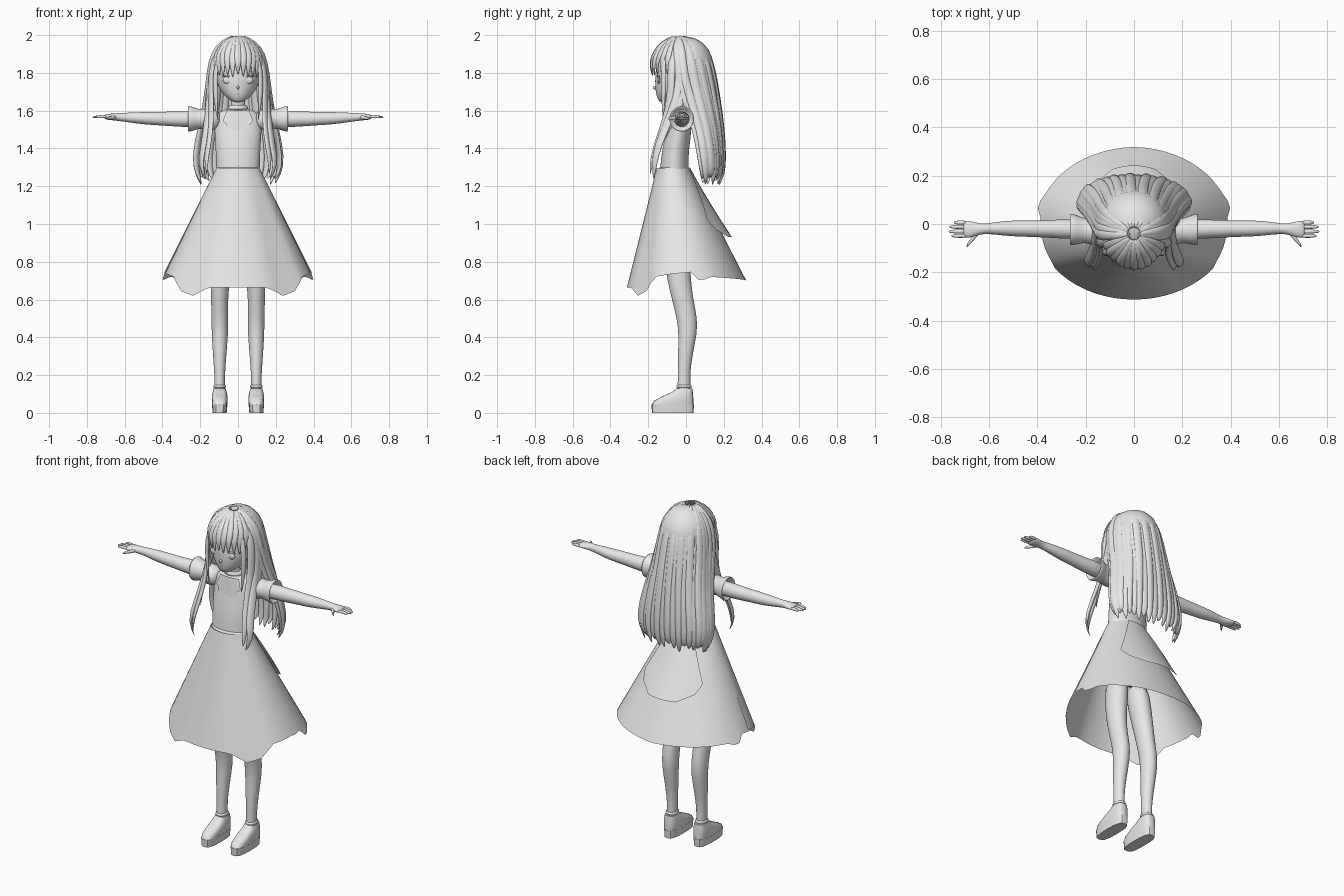
import bpy, bmesh, math, random
from mathutils import Vector

random.seed(4)
if "Cube" in bpy.data.objects:
    bpy.data.objects.remove(bpy.data.objects["Cube"])

GREY = (0.8, 0.8, 0.8, 1)
mat = bpy.data.materials.new("light grey")
mat.use_nodes = True
mat.diffuse_color = GREY
mat.node_tree.nodes["Principled BSDF"].inputs["Base Color"].default_value = GREY


def finish(name, bm, mirror=False, subsurf=1):
    bmesh.ops.recalc_face_normals(bm, faces=bm.faces)
    mesh = bpy.data.meshes.new(name)
    bm.to_mesh(mesh)
    bm.free()
    mesh.materials.append(mat)
    for p in mesh.polygons:
        p.use_smooth = True
    ob = bpy.data.objects.new(name, mesh)
    bpy.context.collection.objects.link(ob)
    if mirror:
        ob.modifiers.new("Mirror", 'MIRROR').use_mirror_merge = False
    if subsurf:
        ob.modifiers.new("Smooth", 'SUBSURF').levels = subsurf
    return ob


def skin(bm, rows, caps=True, closed=True):
    """Join rows of points with quads."""
    vs = [[bm.verts.new(p) for p in row] for row in rows]
    n = len(vs[0])
    for a, b in zip(vs, vs[1:]):
        for i in range(n if closed else n - 1):
            j = (i + 1) % n
            bm.faces.new((a[i], a[j], b[j], b[i]))
    if caps:
        bm.faces.new(vs[0])
        bm.faces.new(vs[-1])


def loft(name, rings, axis='Z', mirror=False, sides=14, subsurf=1):
    """Rings: position along axis, two centre coordinates, two radii."""
    bm = bmesh.new()
    rows = []
    for t, a, b, ra, rb in rings:
        row = []
        for i in range(sides):
            w = math.tau * i / sides
            u, v = a + ra * math.cos(w), b + rb * math.sin(w)
            row.append((u, v, t) if axis == 'Z' else (t, u, v))
        rows.append(row)
    skin(bm, rows)
    return finish(name, bm, mirror, subsurf)


def lock(bm, pts, width, thick=0.012):
    """Flat tapered hair lock following a path around the head."""
    pts = [Vector(p) for p in pts]
    rows, n = [], len(pts)
    for k, p in enumerate(pts):
        tan = (pts[min(k + 1, n - 1)] - pts[max(k - 1, 0)]).normalized()
        out = p - Vector((0, 0, min(p.z, 1.8)))
        side = tan.cross(out).normalized()
        out = side.cross(tan)
        s = 0.4 if k == 0 else 0.1 if k == n - 1 else 0.75 if k in (1, n - 2) else 1
        rows.append([p + side * width * s * math.cos(w) + out * thick * s * math.sin(w)
                     for w in (math.tau * i / 8 for i in range(8))])
    skin(bm, rows)


def around(levels, deg, drop=0):
    """Path down a set of ellipse levels at an angle measured from the front."""
    a = math.radians(deg)
    return [(rx * math.sin(a), cy - ry * math.cos(a), z - drop * (k == len(levels) - 1))
            for k, (z, rx, ry, cy) in enumerate(levels)]


# Head and face
loft("head", [(1.642, 0, -.115, .018, .02), (1.66, 0, -.095, .05, .055),
              (1.69, 0, -.07, .083, .09), (1.73, 0, -.05, .108, .115),
              (1.78, 0, -.045, .118, .12), (1.84, 0, -.03, .12, .13),
              (1.91, 0, -.02, .1, .11), (1.96, 0, -.02, .05, .06)], sides=20)
loft("neck", [(1.57, 0, -.035, .05, .042), (1.62, 0, -.04, .038, .036),
              (1.69, 0, -.05, .038, .036)])


def blob(name, loc, scale, mirror=False):
    bm = bmesh.new()
    bmesh.ops.create_uvsphere(bm, u_segments=16, v_segments=10, radius=1)
    for v in bm.verts:
        v.co = Vector(c * s + l for c, s, l in zip(v.co, scale, loc))
    return finish(name, bm, mirror, 0)


blob("eye", (.055, -.144, 1.762), (.026, .009, .02), True)
blob("eyelid", (.057, -.147, 1.782), (.031, .009, .004), True)
blob("nose", (0, -.164, 1.722), (.007, .012, .01))
blob("mouth", (0, -.152, 1.688), (.016, .006, .003))

# Hair
blob("hair_cap", (0, 0, 1.835), (.143, .145, .157))
CAP = [(1.995, .02, .02, -.04), (1.965, .085, .09, -.035), (1.9, .132, .145, -.025)]
back_levels = CAP + [(1.8, .152, .165, -.02), (1.65, .168, .145, .025), (1.5, .2, .115, .075),
                     (1.35, .232, .1, .098), (1.26, .215, .09, .105), (1.22, .195, .08, .1)]
bm = bmesh.new()
for i in range(22):
    deg = 82 + i * 196 / 21
    lock(bm, around(back_levels, deg, random.uniform(-.03, .02)), .027,
         random.choice((.011, .018, .014)))
finish("back_hair", bm)

bm = bmesh.new()
fringe_levels = CAP + [(1.85, .135, .162, -.026), (1.79, .128, .155, -.025)]
for i in range(11):
    lock(bm, around(fringe_levels, -62 + i * 12.4, random.uniform(0, .02)), .024,
         random.choice((.009, .014)))
finish("fringe", bm)

bm = bmesh.new()
for path, w in (
    ([(.01, -.05, 1.99), (.085, -.07, 1.95), (.135, -.075, 1.86), (.147, -.08, 1.75),
      (.14, -.085, 1.62), (.148, -.135, 1.47), (.17, -.18, 1.35), (.165, -.19, 1.26)], .024),
    ([(.01, -.04, 1.99), (.09, -.04, 1.95), (.14, -.03, 1.86), (.155, -.035, 1.72),
      (.162, -.075, 1.58), (.18, -.15, 1.42), (.205, -.17, 1.31), (.165, -.17, 1.23)], .026),
    ([(.01, -.05, 1.98), (.085, -.03, 1.955), (.14, .0, 1.87), (.155, .01, 1.74),
      (.165, -.04, 1.63), (.165, -.1, 1.5), (.15, -.14, 1.4)], .028),
    ([(.08, -.1, 1.93), (.115, -.12, 1.86), (.123, -.12, 1.75), (.118, -.12, 1.65),
      (.105, -.12, 1.54)], .018)):
    lock(bm, path, w)
finish("side_locks", bm, True)

# Bodice, collar and bib
torso = [(.93, 0, -.05, .11, .085), (1.1, 0, -.06, .12, .085), (1.29, 0, -.065, .115, .075),
         (1.4, 0, -.055, .12, .072), (1.5, 0, -.036, .127, .067), (1.56, 0, -.03, .125, .06),
         (1.595, 0, -.03, .1, .05), (1.615, 0, -.035, .05, .042)]
loft("bodice", torso, sides=20)
loft("collar", [(1.6, 0, -.037, .06, .05), (1.615, 0, -.038, .056, .05),
                (1.635, 0, -.04, .044, .042)], sides=16)
loft("waistband", [(1.275, 0, -.066, .122, .083), (1.295, 0, -.066, .119, .08),
                   (1.305, 0, -.066, .112, .073)], sides=20)
bm = bmesh.new()
bib = [(-.08, 1.545), (-.065, 1.53), (-.06, 1.5), (-.035, 1.51), (-.02, 1.485), (0, 1.48)]
bib += [(-x, z) for x, z in reversed(bib[:-1])]
rows = []
for s in range(5):
    f = s / 4
    rows.append([(x * (1 - .25 * f), -.034 - math.sqrt(1 - (x / .13) ** 2) * (.071 - .016 * f),
                  z + (1.6 - z) * f) for x, z in bib])
skin(bm, rows, False, False)
finish("bib", bm, subsurf=0)

# Skirt: front and back panels with an uneven hem
HEM = [(0, .665), (22, .665), (36, .62), (48, .645), (58, .72), (75, .735), (96, .745),
       (97, .72), (105, .70), (115, .72), (180, .70)]


def hem(deg):
    for (a, za), (b, zb) in zip(HEM, HEM[1:]):
        if a <= deg <= b:
            return za + (zb - za) * (deg - a) / (b - a)


def skirt_panel(name, start, end, steps, puff):
    bm = bmesh.new()
    rows = []
    for k in range(7):
        t = k / 6
        row = []
        for i in range(steps + 1):
            deg = start + (end - start) * i / steps
            a = math.radians(deg)
            bottom = hem(abs((deg + 180) % 360 - 180))
            f = t * min(1, (1.295 - bottom) / .595)
            row.append(((.115 + .29 * f + puff * t) * math.sin(a),
                        -.07 + .07 * f - (.085 + .228 * f + puff * t) * math.cos(a),
                        1.295 + (bottom - 1.295) * t))
        rows.append(row)
    skin(bm, rows, False, False)
    finish(name, bm, subsurf=0)


skirt_panel("skirt_front", -96, 96, 32, 0)
skirt_panel("skirt_back", 84, 276, 32, .006)

# Sash tail hanging over the back of the skirt
bm = bmesh.new()
tail = [(1.3, .02, .05), (1.2, .075, .1), (1.1, .135, .15), (1.02, .185, .19),
        (.97, .218, .17), (.93, .243, .09)]
skin(bm, [[(w * u / 4, y - 2 * (w * u / 4) ** 2, z) for u in range(-4, 5)]
          for z, y, w in tail], False, False)
finish("sash_tail", bm, subsurf=0)

# Sleeves, arms and hands
loft("sleeve", [(.09, -.03, 1.55, .045, .045), (.13, -.03, 1.553, .062, .058),
                (.175, -.03, 1.555, .06, .06), (.2, -.028, 1.556, .05, .05),
                (.225, -.025, 1.556, .058, .06), (.265, -.022, 1.557, .07, .073),
                (.268, -.022, 1.557, .06, .062), (.23, -.022, 1.557, .045, .045)],
     'X', True, 16)
loft("arm", [(.18, -.024, 1.555, .045, .045), (.3, -.02, 1.555, .041, .043),
             (.42, -.02, 1.558, .034, .036), (.5, -.018, 1.56, .035, .034),
             (.58, -.018, 1.564, .026, .026), (.625, -.02, 1.566, .02, .022),
             (.655, -.022, 1.567, .029, .019), (.69, -.022, 1.567, .038, .016),
             (.71, -.022, 1.567, .035, .011)], 'X', True)
for name, y, tip in (("index_finger", -.049, .758), ("middle_finger", -.031, .77),
                     ("ring_finger", -.012, .766), ("little_finger", .006, .748)):
    loft(name, [(.69, y, 1.568, .01, .01), (.73, y, 1.569, .009, .009),
                (tip - .012, y, 1.566, .008, .007), (tip, y, 1.565, .003, .003)], 'X', True, 8)
loft("thumb", [(.64, -.03, 1.566, .014, .012), (.665, -.056, 1.562, .014, .011),
               (.685, -.08, 1.56, .01, .009), (.695, -.095, 1.558, .004, .004)], 'X', True, 8)

# Legs and shoes
loft("leg", [(.97, .065, -.06, .06, .075), (.82, .083, -.05, .06, .07),
             (.7, .095, -.036, .052, .064), (.6, .098, -.018, .046, .058),
             (.5, .096, .006, .045, .056), (.42, .096, .01, .045, .05),
             (.3, .097, -.005, .036, .039), (.2, .097, -.011, .028, .032),
             (.13, .097, -.01, .029, .036), (.06, .097, -.012, .027, .038)], mirror=True)


def shoe_part(name, rings):
    """Rings: height, toe y, heel y, half width; rounded-box outline."""
    bm = bmesh.new()
    rows = []
    for z, toe, heel, w in rings:
        row = []
        for i in range(20):
            c, s = math.cos(math.tau * i / 20), math.sin(math.tau * i / 20)
            row.append((.097 + w * math.copysign(abs(c) ** .6, c),
                        (toe + heel) / 2 + (heel - toe) / 2 * math.copysign(abs(s) ** .75, s), z))
        rows.append(row)
    skin(bm, rows)
    ob = finish(name, bm, True, 0)
    bpy.context.view_layer.objects.active = ob
    ob.select_set(True)
    bpy.ops.object.shade_smooth_by_angle(angle=math.radians(40))
    ob.select_set(False)


shoe_part("shoe_sole", [(0, -.18, .04, .037), (.045, -.183, .042, .041)])
shoe_part("shoe_upper", [(.045, -.18, .04, .04), (.065, -.168, .04, .042),
                         (.09, -.12, .038, .041), (.11, -.075, .036, .037), (.13, -.05, .034, .032)])
loft("ankle_strap", [(.13, .097, -.01, .033, .04), (.14, .097, -.01, .036, .044),
                     (.152, .097, -.01, .032, .038)], mirror=True)
